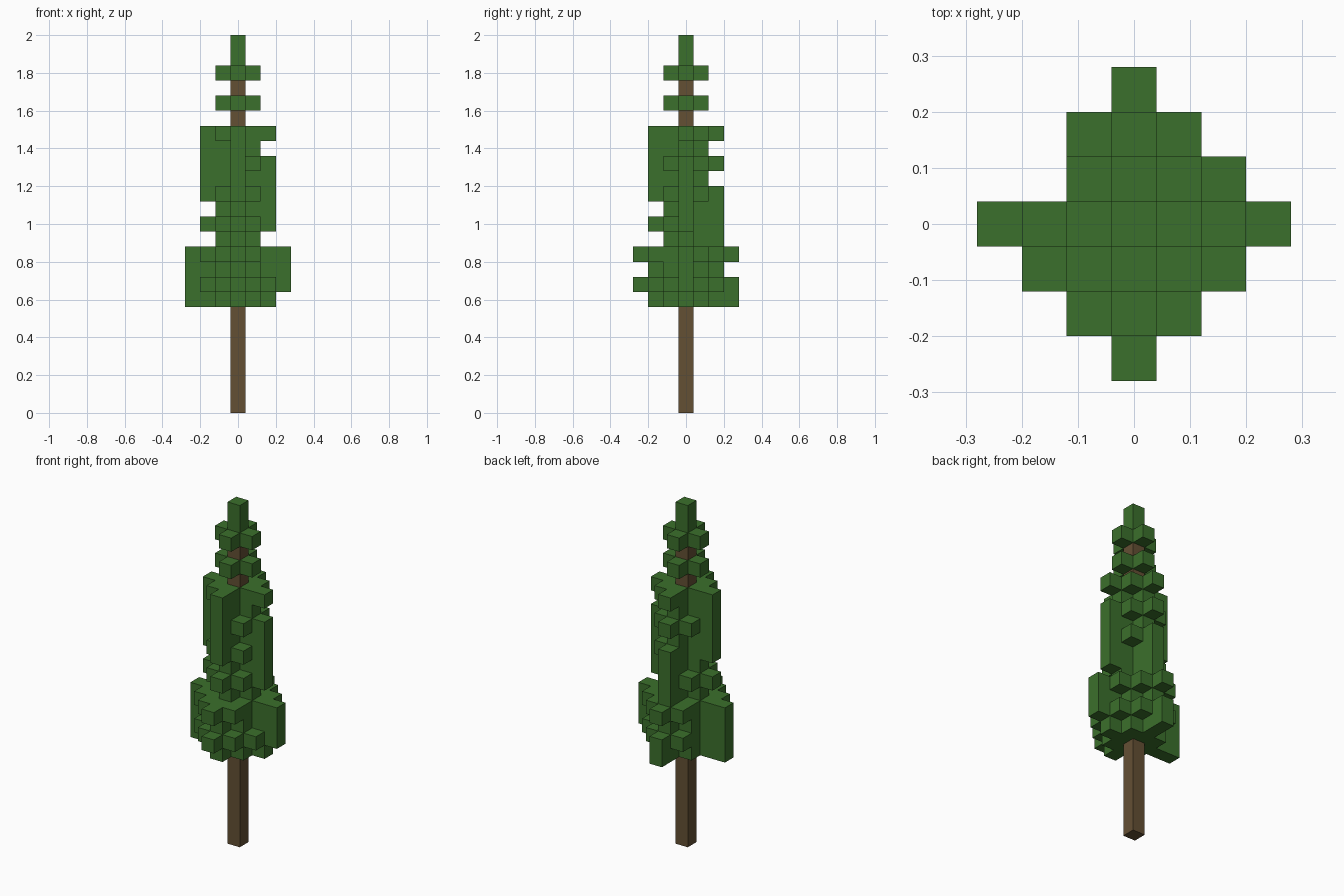
import bpy, bmesh
from mathutils import Vector

if "Cube" in bpy.data.objects:
    bpy.data.objects.remove(bpy.data.objects["Cube"], do_unlink=True)

S = 0.08  # edge length of one block


def material(name, rgb):
    m = bpy.data.materials.new(name)
    m.use_nodes = True
    m.diffuse_color = (*rgb, 1)
    bsdf = m.node_tree.nodes["Principled BSDF"]
    bsdf.inputs["Base Color"].default_value = (*rgb, 1)
    bsdf.inputs["Roughness"].default_value = 1
    return m


bark = material("bark brown", (0.127, 0.080, 0.034))
leaf = material("leaf green", (0.044, 0.162, 0.025))


def diamond(radius, layers):
    """All blocks within a diamond of the given radius on the given layers."""
    span = range(-radius, radius + 1)
    return {(x, y, z) for z in layers for x in span for y in span
            if abs(x) + abs(y) <= radius}


def columns(spec):
    """Blocks on chosen layers of single columns."""
    return {(x, y, z) for (x, y), layers in spec.items() for z in layers}


def build(name, cells, mat, solid):
    """Skin a set of blocks, leaving out faces buried against solid blocks."""
    bm = bmesh.new()
    for cell in sorted(cells):
        for axis in range(3):
            for sign in (-1, 1):
                n = Vector((0, 0, 0))
                n[axis] = sign
                if tuple(int(c + d) for c, d in zip(cell, n)) in solid:
                    continue
                u, v = Vector((0, 0, 0)), Vector((0, 0, 0))
                u[(axis + 1) % 3] = 0.5
                v[(axis + 2) % 3] = 0.5 * sign
                mid = Vector(cell) + Vector((0, 0, 0.5)) + n * 0.5
                corners = (mid - u - v, mid + u - v, mid + u + v, mid - u + v)
                bm.faces.new([bm.verts.new(c * S) for c in corners])
    bmesh.ops.remove_doubles(bm, verts=bm.verts, dist=S / 100)
    mesh = bpy.data.meshes.new(name)
    bm.to_mesh(mesh)
    bm.free()
    mesh.materials.append(mat)
    ob = bpy.data.objects.new(name, mesh)
    bpy.context.collection.objects.link(ob)


# Trunk
trunk = diamond(0, range(23))

# Wide lower foliage with a ragged rim
lower = diamond(2, range(7, 11)) | columns({
    (3, 0): (8, 9, 10), (-3, 0): (7, 8, 9, 10),
    (0, -3): (8, 10), (0, 3): (7, 8, 10),
    (2, -1): (8,), (1, -2): (8, 10), (-1, -2): (8, 10), (-2, -1): (8, 10),
    (2, 1): (8, 10), (1, 2): (8, 10), (-1, 2): (8, 10),
})

# Narrower middle foliage
middle = diamond(1, range(11, 19)) | columns({
    (2, 0): (12, 13, 14, 15, 16, 18), (-2, 0): (12, 14, 15, 16, 17, 18),
    (0, -2): (12, 14, 15, 16, 17, 18), (0, 2): (11, 12, 13, 14, 16, 18),
    (1, -1): (12, 14, 16), (-1, -1): (12, 14, 18),
    (1, 1): (14, 16, 18), (-1, 1): (12, 16),
})

# Two small rings and the tip
rings = diamond(1, (20, 22))
tip = diamond(0, (23, 24))

parts = {"lower_foliage": lower - trunk, "middle_foliage": middle - trunk,
         "top_rings": rings - trunk, "tree_tip": tip}
solid = trunk.union(*parts.values())

build("trunk", trunk, bark, solid)
for part, cells in parts.items():
    build(part, cells, leaf, solid)
